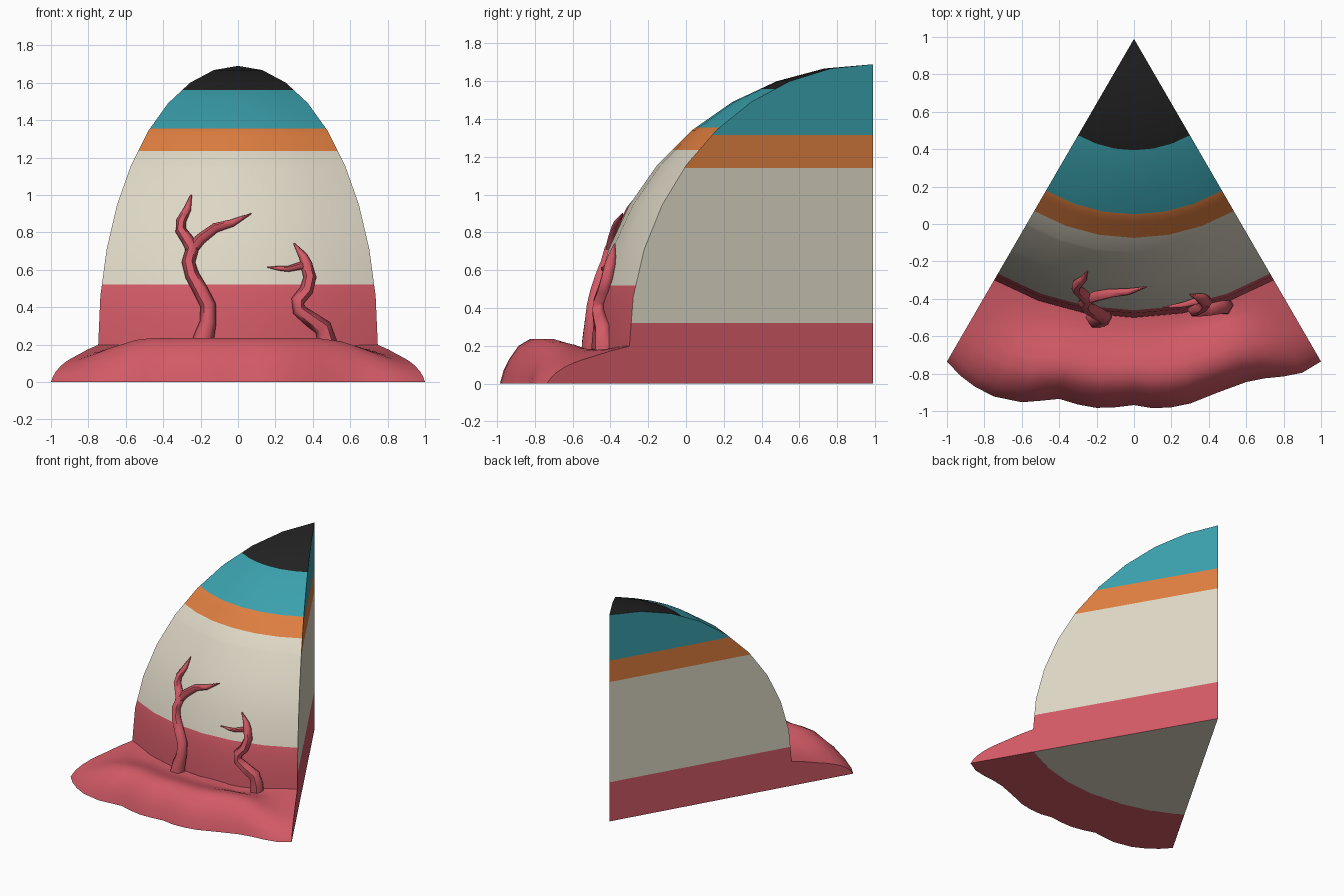
import bpy, bmesh, math
from mathutils import Vector

if "Cube" in bpy.data.objects:
    bpy.data.objects.remove(bpy.data.objects["Cube"])

AX = 0.99                        # y of the vertical wedge axis
R, Z0 = 1.49, 0.20               # dome radius and height of its equator
A = math.atan2(1.0, 1.725)       # half angle of the wedge


def material(name, rgb):
    m = bpy.data.materials.new(name)
    lin = [(c / 255 / 12.92) if c < 11 else ((c / 255 + 0.055) / 1.055) ** 2.4 for c in rgb]
    m.diffuse_color = (*lin, 1)
    m.use_nodes = True
    m.node_tree.nodes["Principled BSDF"].inputs["Base Color"].default_value = m.diffuse_color
    return m


CORAL = material("coral", (210, 90, 102))
CREAM = material("cream", (221, 215, 197))
ORANGE = material("orange", (222, 126, 64))
TEAL = material("teal", (58, 160, 172))
BLACK = material("black", (34, 34, 34))


def finish(bm, name, mats, angle=30):
    bmesh.ops.recalc_face_normals(bm, faces=bm.faces[:])
    me = bpy.data.meshes.new(name)
    bm.to_mesh(me)
    bm.free()
    ob = bpy.data.objects.new(name, me)
    bpy.context.collection.objects.link(ob)
    for m in mats:
        me.materials.append(m)
    bpy.ops.object.select_all(action='DESELECT')
    ob.select_set(True)
    bpy.context.view_layer.objects.active = ob
    bpy.ops.object.shade_smooth_by_angle(angle=math.radians(angle))
    return ob


def polar(r, a, z):
    return Vector((r * math.sin(a), AX - r * math.cos(a), z))


# Dome wedge: a profile swept through 60 degrees, closed by two flat cuts
bm = bmesh.new()
profile = [(R, 0)] + [(R * math.cos(math.radians(d)), Z0 + R * math.sin(math.radians(d)))
                      for d in range(0, 90, 10)]
SEG = 6
cols = [[bm.verts.new(polar(r, -A + 2 * A * i / SEG, z)) for r, z in profile]
        for i in range(SEG + 1)]
top = bm.verts.new((0, AX, Z0 + R))
foot = bm.verts.new((0, AX, 0))
for a, b in zip(cols, cols[1:]):
    for j in range(len(profile) - 1):
        bm.faces.new((a[j], b[j], b[j + 1], a[j + 1]))
    bm.faces.new((a[-1], b[-1], top))
bm.faces.new([foot] + cols[0] + [top])
bm.faces.new([foot] + cols[-1] + [top])
bm.faces.new([foot] + [c[0] for c in cols])
bmesh.ops.recalc_face_normals(bm, faces=bm.faces[:])

# Colour bands: outer skin and cut faces have different heights
SKIN = [0.52, 1.235, 1.355, 1.56]
CUT = [0.32, 1.14, 1.315]
for h in SKIN + CUT:
    bmesh.ops.bisect_plane(bm, geom=bm.verts[:] + bm.edges[:] + bm.faces[:],
                           plane_co=(0, 0, h), plane_no=(0, 0, 1))
bm.normal_update()
for f in bm.faces:
    z = f.calc_center_median().z
    if f.normal.z < -0.9:
        f.material_index = 1
    else:
        limits = CUT if f.normal.y > 0.2 else SKIN
        f.material_index = sum(z > h for h in limits)
finish(bm, "dome_wedge", [CORAL, CREAM, ORANGE, TEAL, BLACK])

# Ground skirt: wavy outline, low ridge in front, shallow valley by the dome
outline = [(-1, -.735), (-.93, -.81), (-.85, -.87), (-.75, -.922), (-.6, -.953), (-.5, -.945),
           (-.4, -.935), (-.3, -.965), (-.2, -.983), (-.1, -.98), (0, -.968), (.1, -.985),
           (.2, -.98), (.3, -.96), (.45, -.9), (.6, -.845), (.7, -.825), (.8, -.815),
           (.9, -.795), (1, -.735)]
steps = [0, .12, .25, .4, .55, .68, .8, .9, .96, 1]
edge_h = [.20, .187, .172, .15, .13, .11, .085, .055, .028, 0]
mid_h = [.185, .18, .19, .215, .235, .235, .20, .13, .07, 0]
bm = bmesh.new()
grid, inner = [], []
for x, y in outline:
    a, ro = math.atan2(x, AX - y), math.hypot(x, AX - y)
    w = min(1, 1.9 * (1 - abs(a) / A))
    w = w * w * (3 - 2 * w)
    col = []
    for t, e, m in zip(steps, edge_h, mid_h):
        dip = .025 * math.exp(-((x - .5) / .2) ** 2 - ((t - .1) / .15) ** 2)
        col.append(bm.verts.new(polar(1.482 + (ro - 1.482) * t, a, e + (m - e) * w - dip * w)))
    grid.append(col)
    inner.append(bm.verts.new(polar(1.482, a, 0)))
for i in range(len(grid) - 1):
    a, b = grid[i], grid[i + 1]
    for j in range(len(steps) - 1):
        bm.faces.new((a[j], b[j], b[j + 1], a[j + 1]))
    bm.faces.new((inner[i], inner[i + 1], b[0], a[0]))
    bm.faces.new((inner[i], a[-1], b[-1], inner[i + 1]))
for c, v in ((grid[0], inner[0]), (grid[-1], inner[-1])):
    bm.faces.new([v] + c)
finish(bm, "ground_skirt", [CORAL], 50)


# Branches: tapered tubes that hug the dome; points are (x, z, radius)
def branch(name, pts, sides=6):
    centres = []
    for x, z, r in pts:
        rr = math.sqrt(R * R - max(0, z - Z0) ** 2)
        centres.append(Vector((x, AX - math.sqrt(rr * rr - x * x) - 0.012, z)))
    bm = bmesh.new()
    rings = []
    for i, c in enumerate(centres):
        t = (centres[min(i + 1, len(pts) - 1)] - centres[max(i - 1, 0)]).normalized()
        u = t.cross(Vector((0, 1, 0))).normalized()
        v = t.cross(u)
        rings.append([bm.verts.new(c + pts[i][2] * (u * math.cos(k * math.tau / sides)
                                                    + v * math.sin(k * math.tau / sides)))
                      for k in range(sides)])
    for a, b in zip(rings, rings[1:]):
        for k in range(sides):
            n = (k + 1) % sides
            bm.faces.new((a[k], a[n], b[n], b[k]))
    bm.faces.new(rings[0])
    bm.faces.new(rings[-1])
    finish(bm, name, [CORAL], 60)


branch("left_trunk", [(-.20, .15, .065), (-.185, .23, .056), (-.16, .32, .044), (-.16, .41, .042),
                      (-.20, .49, .040), (-.245, .57, .038), (-.265, .64, .036), (-.245, .71, .036),
                      (-.27, .76, .033), (-.305, .81, .030), (-.305, .86, .027), (-.27, .925, .020),
                      (-.25, 1.0, .004)])
branch("left_side_branch", [(-.26, .69, .030), (-.20, .765, .030), (-.12, .825, .026),
                            (-.03, .85, .020), (.07, .90, .003)])
branch("right_trunk", [(.48, .13, .056), (.475, .22, .052), (.455, .29, .048), (.39, .335, .042),
                       (.325, .385, .036), (.32, .435, .036), (.365, .49, .036), (.385, .56, .035),
                       (.365, .63, .032), (.35, .67, .024), (.30, .74, .004)])
branch("right_side_branch", [(.37, .625, .022), (.33, .62, .020), (.27, .605, .016),
                             (.22, .607, .012), (.155, .615, .003)])
